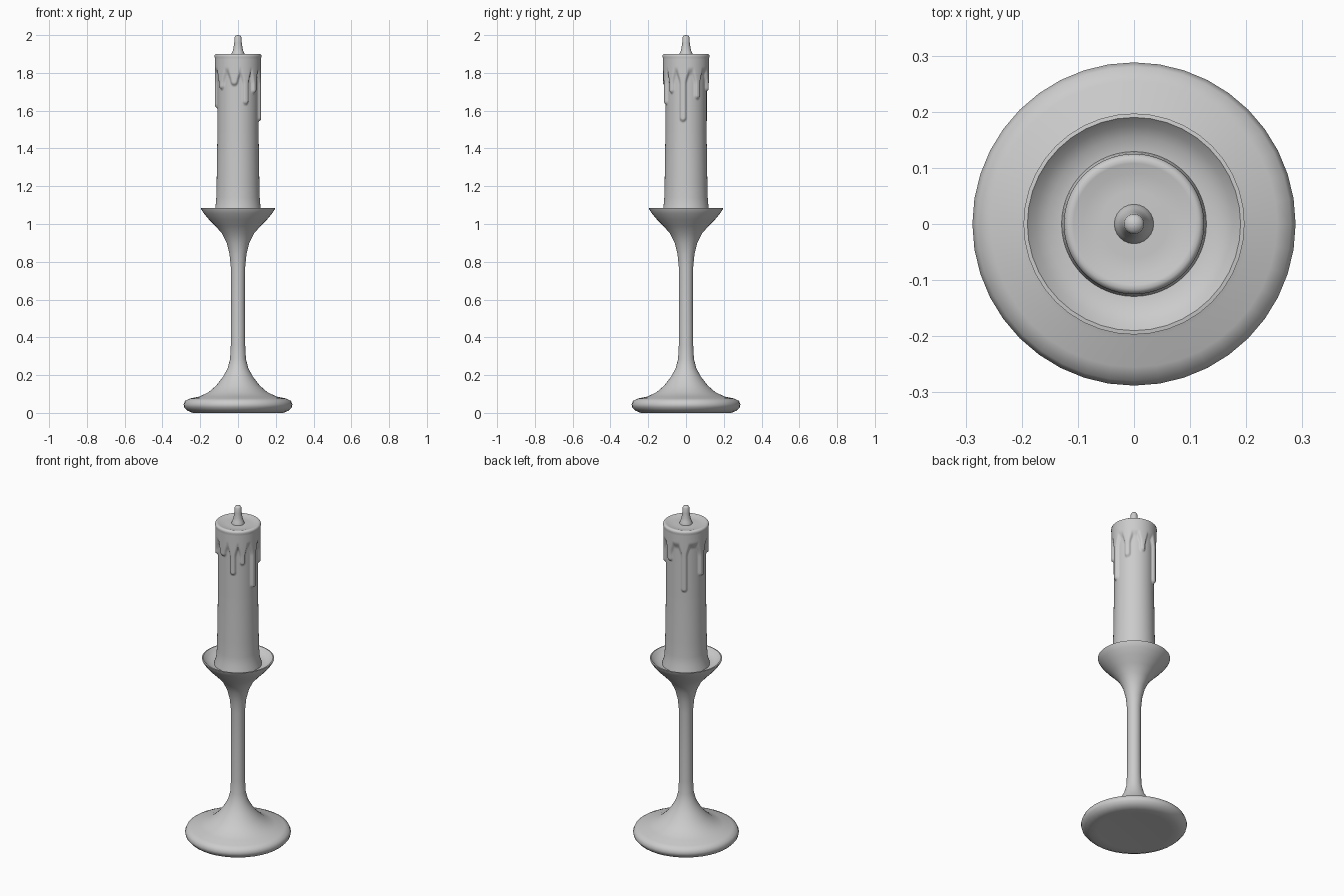
import bpy, bmesh
from math import sin, cos, pi, radians, sqrt

if "Cube" in bpy.data.objects:
    bpy.data.objects.remove(bpy.data.objects["Cube"])


def lathe(name, profile, segments, shape=None, angle=50):
    """Revolve (r, z) points; shape(theta, z, r) may alter the radius."""
    bm = bmesh.new()
    rings = []
    for r, z in profile:
        if r == 0:
            rings.append([bm.verts.new((0, 0, z))])
            continue
        ring = []
        for i in range(segments):
            t = 2 * pi * i / segments
            q = shape(t, z, r) if shape else r
            ring.append(bm.verts.new((q * cos(t), q * sin(t), z)))
        rings.append(ring)
    for a, b in zip(rings, rings[1:]):
        for i in range(segments):
            j = (i + 1) % segments
            if len(a) == 1:
                bm.faces.new((a[0], b[j], b[i]))
            elif len(b) == 1:
                bm.faces.new((a[i], a[j], b[0]))
            else:
                bm.faces.new((a[i], a[j], b[j], b[i]))
    bmesh.ops.recalc_face_normals(bm, faces=bm.faces)
    mesh = bpy.data.meshes.new(name)
    bm.to_mesh(mesh)
    bm.free()
    ob = bpy.data.objects.new(name, mesh)
    bpy.context.collection.objects.link(ob)
    bpy.ops.object.select_all(action='DESELECT')
    ob.select_set(True)
    bpy.context.view_layer.objects.active = ob
    bpy.ops.object.shade_smooth_by_angle(angle=radians(angle))
    return ob


# Candlestick: foot, stem and shallow cup
lathe("candlestick", [
    (0, 0.005), (0.2, 0.003), (0.24, 0), (0.268, 0.012), (0.285, 0.03), (0.288, 0.045),
    (0.28, 0.064), (0.255, 0.076), (0.205, 0.086), (0.155, 0.11), (0.115, 0.145),
    (0.08, 0.19), (0.055, 0.235), (0.042, 0.285), (0.038, 0.36), (0.037, 0.55),
    (0.038, 0.77), (0.045, 0.84), (0.06, 0.90), (0.085, 0.95), (0.12, 0.99),
    (0.155, 1.025), (0.18, 1.055), (0.195, 1.078), (0.197, 1.085), (0.190, 1.086),
    (0.175, 1.07), (0.155, 1.058), (0.13, 1.052), (0, 1.052)], 40)

# Wax drips: (azimuth in degrees, half width, tip height)
DRIPS = [(-8, 0.021, 1.54), (-42, 0.017, 1.69), (-69, 0.019, 1.63),
         (-100, 0.022, 1.73), (-140, 0.022, 1.71), (172, 0.022, 1.61),
         (120, 0.019, 1.53), (75, 0.018, 1.70), (32, 0.019, 1.66)]
R = 0.113


def smooth(x):
    x = min(1, max(0, x))
    return x * x * (3 - 2 * x)


def wax(t, z, r):
    if z < 1.48 or z > 1.885:
        return r
    # collar of melted wax, webbed into each drip
    amount = smooth((z - 1.785) / 0.045)
    for az, w, tip in DRIPS:
        d = (t - radians(az) + pi) % (2 * pi) - pi
        s = abs(d) * R
        half = w * (0.85 + 1.3 * smooth((z - 1.74) / 0.1))
        below = max(0, tip + w - z)          # rounded tip
        dist = sqrt(s * s + below * below) / half
        amount = max(amount, smooth((1.15 - dist) / 0.6))
    return r + 0.014 * amount


# Candle body, flared at the foot, with a dished top
N = 56
body = [(0, 1.045), (0.13, 1.045), (0.127, 1.065), (0.119, 1.09), (0.115, 1.14),
        (0.113, 1.22), (0.111, 1.35)]
body += [(0.109, 1.48 + 0.40 * i / N) for i in range(N + 1)]
body += [(0.125, 1.888), (0.123, 1.896), (0.116, 1.901), (0.108, 1.9),
         (0.09, 1.894), (0.06, 1.893), (0, 1.896)]
lathe("candle", body, 144, wax, 70)

# Wick
lathe("wick", [(0, 1.89), (0.036, 1.89), (0.033, 1.905), (0.029, 1.913), (0.024, 1.93),
               (0.02, 1.96), (0.018, 1.988), (0.013, 1.997), (0, 2.0)], 24)
